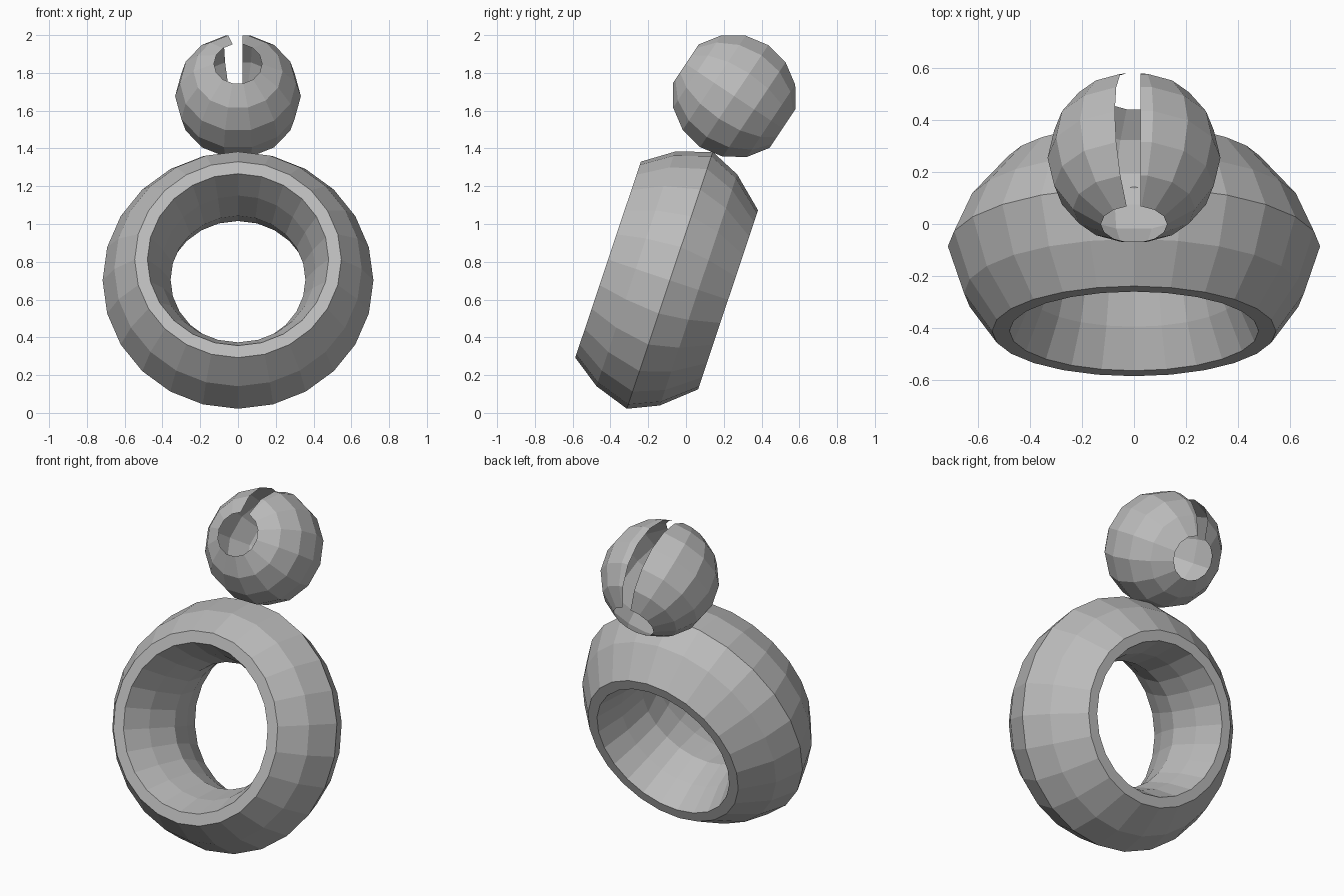
import bpy, bmesh, math
from mathutils import Vector, Matrix

cube = bpy.data.objects.get("Cube")
if cube:
    bpy.data.objects.remove(cube)

# One grey material
grey = bpy.data.materials.new("plain grey")
grey.use_nodes = True
colour = (0.5, 0.5, 0.5, 1)
grey.diffuse_color = colour
grey.node_tree.nodes["Principled BSDF"].inputs["Base Color"].default_value = colour


def lathe(profile, sides, closed, offset=0.0):
    """Revolve (along, radius) points around the local y axis."""
    bm = bmesh.new()
    rings = []
    for along, radius in profile:
        angles = [math.tau * (i + offset) / sides for i in range(sides)]
        rings.append([bm.verts.new((radius * math.sin(a), along, radius * math.cos(a)))
                      for a in angles])
    count = len(rings)
    for r in range(count if closed else count - 1):
        a, b = rings[r], rings[(r + 1) % count]
        for i in range(sides):
            j = (i + 1) % sides
            bm.faces.new((a[i], a[j], b[j], b[i]))
    bmesh.ops.recalc_face_normals(bm, faces=bm.faces)
    return bm


def finish(bm, name, centre, tilt):
    bm.transform(Matrix.Translation(centre) @ Matrix.Rotation(math.radians(tilt), 4, 'X'))
    mesh = bpy.data.meshes.new(name)
    bm.to_mesh(mesh)
    bm.free()
    mesh.materials.append(grey)
    obj = bpy.data.objects.new(name, mesh)
    bpy.context.collection.objects.link(obj)


# Tilted ring: bulging outside, narrow flat rims, pinched inside
outside = [(-0.335, 0.547), (-0.18, 0.655), (0.01, 0.717), (0.17, 0.645), (0.335, 0.5)]
inside = [(0.335, 0.44), (0.17, 0.385), (0.0, 0.357), (-0.18, 0.41), (-0.335, 0.48)]
finish(lathe(outside + inside, 24, True), "tilted_ring", (0, -0.095, 0.705), -18.5)

# Hollow ball, open at both poles
rings = 8
radius = 0.333
steps = [math.pi * k / rings for k in range(1, rings)]
ball = lathe([(-radius * math.cos(s), radius * math.sin(s)) for s in steps], 14, False, 0.5)

# Slot along the top from pole to pole, with one straight side
slot_side = 0.025
bmesh.ops.bisect_plane(ball, geom=ball.verts[:] + ball.edges[:] + ball.faces[:],
                       plane_co=(slot_side, 0, 0), plane_no=(1, 0, 0))
slot = [f for f in ball.faces
        if f.calc_center_median().z > 0 and -0.05 < f.calc_center_median().x < slot_side]
bmesh.ops.delete(ball, geom=slot, context='FACES')
finish(ball, "slotted_ball", (0, 0.255, 1.677), -33.7)
